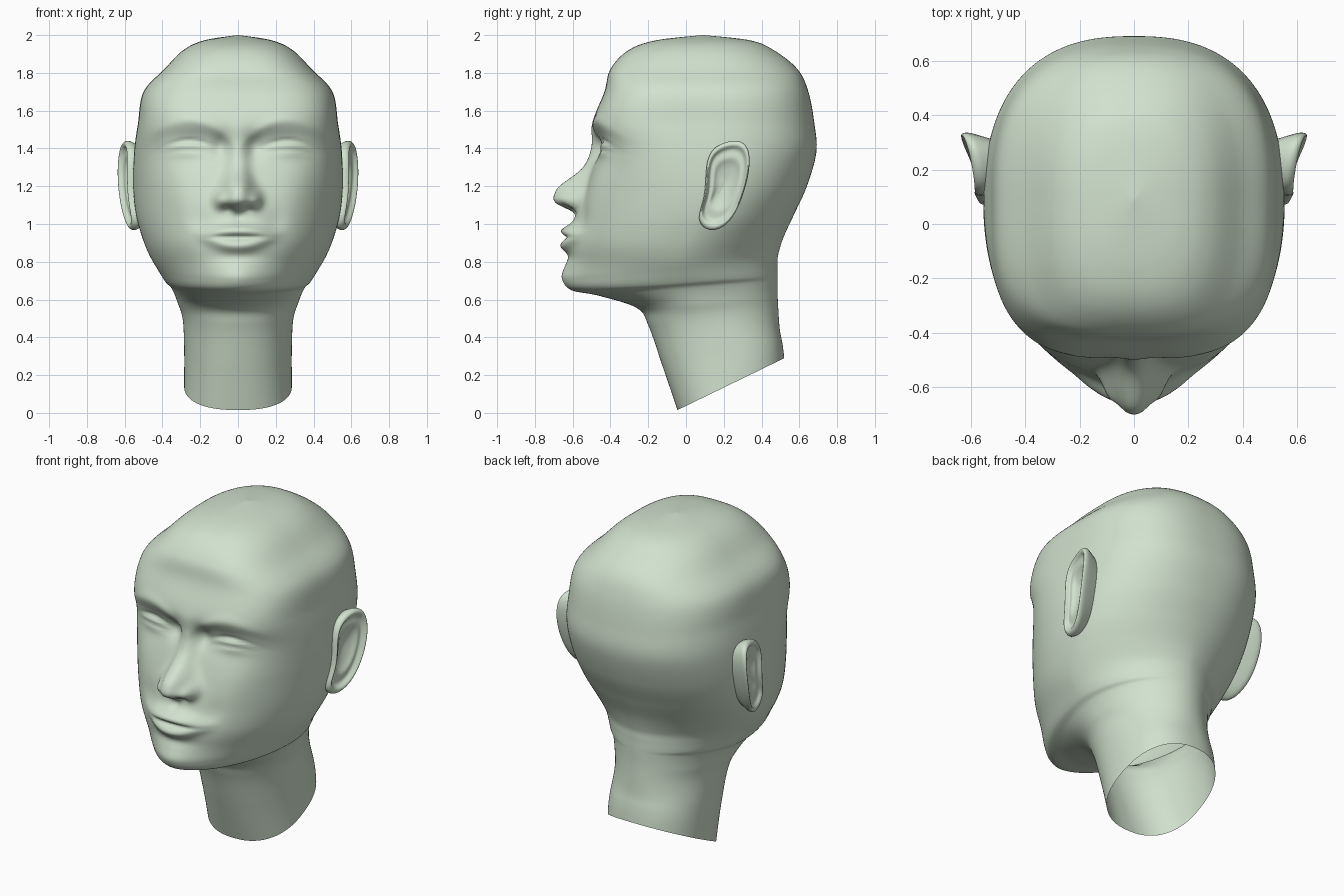
import bpy, bmesh
from math import sin, cos, pi, exp

if "Cube" in bpy.data.objects:
    bpy.data.objects.remove(bpy.data.objects["Cube"])

COLS, SUB = 240, 12

# Pale green clay
clay = bpy.data.materials.new("pale_green")
clay.diffuse_color = (.64, .76, .62, 1)
clay.use_nodes = True
clay.node_tree.nodes["Principled BSDF"].inputs["Base Color"].default_value = clay.diffuse_color


def catmull(rows, t):
    i = min(int(t), len(rows) - 2)
    f = t - i
    p = [rows[max(0, min(len(rows) - 1, i + k))] for k in (-1, 0, 1, 2)]
    return [0.5 * (2 * b + (c - a) * f + (2 * a - 5 * b + 4 * c - d) * f * f
                   + (3 * b - a - 3 * c + d) * f ** 3) for a, b, c, d in zip(*p)]


def g(d, s, p=2):
    return exp(-abs(d / s) ** p)


def loft(name, rings):
    bm = bmesh.new()
    vs = [[bm.verts.new(p) for p in r] for r in rings]
    n = len(vs[0])
    for a, b in zip(vs, vs[1:]):
        for i in range(n):
            j = (i + 1) % n
            bm.faces.new((a[i], a[j], b[j], b[i]))
    bm.faces.new(vs[-1])
    bmesh.ops.recalc_face_normals(bm, faces=bm.faces)
    for f in bm.faces:
        f.smooth = True
    me = bpy.data.meshes.new(name)
    bm.to_mesh(me)
    bm.free()
    me.materials.append(clay)
    ob = bpy.data.objects.new(name, me)
    bpy.context.collection.objects.link(ob)
    return ob


# Head sections: front z, front y, back y, half width
SECTIONS = [
    (.015, -.045, .52, .285), (.25, -.125, .5, .285), (.46, -.198, .49, .292),
    (.555, -.26, .485, .32), (.62, -.46, .485, .352), (.65, -.605, .485, .385),
    (.71, -.645, .485, .42), (.8, -.635, .488, .462), (.92, -.622, .515, .505),
    (1.05, -.585, .572, .54), (1.2, -.53, .64, .555), (1.38, -.478, .69, .55),
    (1.53, -.495, .68, .53), (1.7, -.432, .648, .5), (1.82, -.4, .59, .39),
    (1.92, -.305, .465, .29), (1.972, -.16, .34, .18), (2, .085, .095, .004)]


def nose(z):
    # ridge rises down to the tip, then cuts back sharply
    if z > 1.17:
        return .03 * g(z - 1.36, .11) + .15 * g(z - 1.17, .1)
    return .152 * g(z - 1.17, .09, 4)


def relief(x, z):
    ax = abs(x)
    # nose ridge, ball and wings
    d = nose(z) * g(ax, .055 + .03 * g(z - 1.14, .1), 2.6)
    d += .05 * g(ax - .095, .032) * g(z - 1.125, .045)
    d -= .02 * g(ax - .05, .025) * g(z - 1.08, .018)
    # brows and eye sockets
    brow = 1.55 - 2.2 * (ax - .26) ** 2
    d += .009 * g(z - brow, .03) * g(ax - .22, .18)
    d -= .038 * g(ax - .23, .15) * g(z - 1.425, .08)
    d -= .028 * g(ax - .09, .045) * g(z - 1.41, .06)
    # eyeball, lid fold and slit
    bend = 1.8 * (ax - .26) ** 2
    d += .034 * g(ax - .26, .1) * g(z - 1.40, .045)
    d -= .013 * g(z - 1.44 + bend, .011) * g(ax - .26, .12)
    d -= .014 * g(z - 1.392 + .4 * bend, .011) * g(ax - .26, .1)
    # cheeks
    d += .018 * g(ax - .32, .13) * g(z - 1.17, .13)
    d -= .012 * g(ax - .2, .06) * g(z - 1.02, .08)
    # lips, philtrum and chin
    w = g(ax, .165, 3)
    d += .05 * w * g(z - .965 + .5 * ax * ax, .034)
    d += .038 * w * g(z - .887 - 1.2 * ax * ax, .034)
    d -= .014 * w * g(z - .93, .011)
    d -= .01 * g(ax, .02) * g(z - 1.03, .03)
    d -= .01 * g(ax, .14) * g(z - .825, .03)
    d += .012 * g(ax, .12) * g(z - .72, .05)
    return d


# Head and neck in one skin, neck left open below
rings = []
for k in range((len(SECTIONS) - 1) * SUB + 1):
    zf, yf, yb, w = catmull(SECTIONS, k / SUB)
    # widest point, front and back squareness, and backward tilt follow the height
    yc = .1 + .12 * g(zf, .5) - .12 * g(zf - .75, .25)
    yc = min(max(yc, yf + .001), yb - .001)
    nf = 1.95 + 1.4 * g(zf - 1.66, .38) + .4 * g(zf, .4) - .27 * g(zf - .72, .14)
    nb = 1.8 + .75 * g(zf - 1.6, .5) + .5 * g(zf, .5) - .1 * g(zf - .8, .15)
    tilt = .275 * g(zf, .36) + .07 * g(zf - .67, .16)
    ring = []
    for i in range(COLS):
        a = 2 * pi * i / COLS
        s, c = sin(a), cos(a)
        n = nf if c > 0 else nb
        r = (abs(s) ** n + abs(c) ** n) ** (-1 / n)
        x = w * s * r
        y = yc - c * r * ((yc - yf) if c > 0 else (yb - yc))
        z = zf + tilt * (y - yf) / (yb - yf)
        if y < -.1 and z > .6:
            y -= relief(x, z) * min(1, (-.1 - y) / .15)
        ring.append((x, y, z))
    rings.append(ring)
loft("head", rings)

# Ears: outline in (y, z), then rings of scale and outward offset
OUTLINE = [(.26, 1.455), (.14, 1.415), (.1, 1.32), (.105, 1.14), (.045, 1.02),
           (.12, .945), (.23, .99), (.3, 1.13), (.345, 1.3), (.335, 1.425)]
RIM = [(.72, -.13), (.97, -.03), (1, -.005), (.95, .014), (.86, .01),
       (.78, -.02), (.58, -.012), (.46, -.035), (.05, -.05)]


def ear(name, side):
    cy, cz = .21, 1.22
    rs = []
    for s, off in RIM:
        ring = []
        for y, z in OUTLINE:
            y, z = cy + (y - cy) * s, cz + (z - cz) * s
            lean = .15 * max(0, 1.12 - z) + .25 * max(0, z - 1.36)
            ring.append((side * (.566 + .24 * (y - .07) + off - lean), y, z))
        rs.append(ring)
    mod = loft(name, rs).modifiers.new("smooth", 'SUBSURF')
    mod.levels = mod.render_levels = 2


ear("ear_right", 1)
ear("ear_left", -1)
